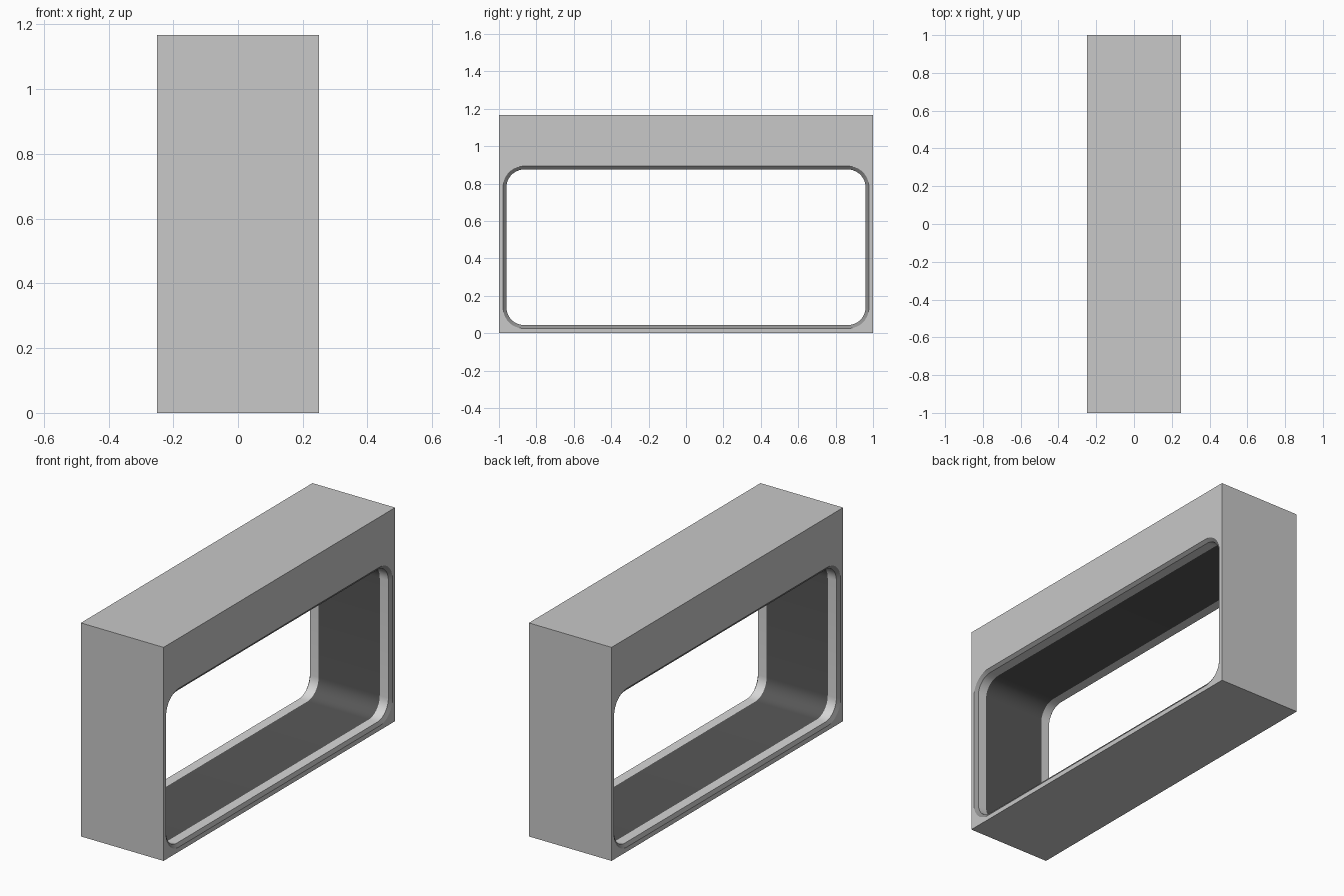
import bpy, bmesh, math

if "Cube" in bpy.data.objects:
    bpy.data.objects.remove(bpy.data.objects["Cube"])

HALF_X, HALF_Y, HEIGHT = 0.25, 1.0, 1.167
SEGS = 10  # segments per rounded corner


def material(name, value):
    m = bpy.data.materials.new(name)
    m.diffuse_color = (value, value, value, 1)
    m.use_nodes = True
    m.node_tree.nodes["Principled BSDF"].inputs["Base Color"].default_value = m.diffuse_color
    return m


def rounded_loop(bm, x, hy, z0, z1, r):
    """Ring of vertices around a rounded rectangle in the y-z plane."""
    verts = []
    corners = [(hy - r, z1 - r, 0), (-hy + r, z1 - r, 90),
               (-hy + r, z0 + r, 180), (hy - r, z0 + r, 270)]
    for cy, cz, start in corners:
        for i in range(SEGS + 1):
            a = math.radians(start + 90 * i / SEGS)
            verts.append(bm.verts.new((x, cy + r * math.cos(a), cz + r * math.sin(a))))
    return verts


def bridge(bm, a, b, mat, smooth):
    n = len(a)
    for i in range(n):
        j = (i + 1) % n
        f = bm.faces.new((a[i], a[j], b[j], b[i]))
        f.material_index = mat
        f.smooth = smooth


def ring_edges(bm, verts):
    edges = []
    for i, v in enumerate(verts):
        w = verts[(i + 1) % len(verts)]
        edges.append(bm.edges.get((v, w)) or bm.edges.new((v, w)))
    return edges


bm = bmesh.new()

# Opening: chamfer, light band, dark liner, light band, chamfer
outer = (0.978, 0.025, 0.893, 0.11)
inner = (0.960, 0.043, 0.875, 0.095)
stations = [(HALF_X, outer), (0.237, inner), (0.185, inner),
            (-0.185, inner), (-0.237, inner), (-HALF_X, outer)]
loops = [rounded_loop(bm, x, *shape) for x, shape in stations]
for k, mat in enumerate((1, 2, 3, 2, 1)):
    bridge(bm, loops[k], loops[k + 1], mat, True)

# Outer box walls
box = [[bm.verts.new((x, y, z)) for y, z in
        ((HALF_Y, HEIGHT), (-HALF_Y, HEIGHT), (-HALF_Y, 0), (HALF_Y, 0))]
       for x in (HALF_X, -HALF_X)]
bridge(bm, box[0], box[1], 0, False)

# Large side faces with the opening cut out
for rect, hole in ((box[0], loops[0]), (box[1], loops[-1])):
    bmesh.ops.triangle_fill(bm, use_beauty=True, use_dissolve=False,
                            edges=ring_edges(bm, rect) + ring_edges(bm, hole))

bmesh.ops.recalc_face_normals(bm, faces=bm.faces)
for e in bm.edges:
    e.smooth = e.calc_face_angle(0) < math.radians(30)

mesh = bpy.data.meshes.new("window_frame")
bm.to_mesh(mesh)
bm.free()
for name, value in (("body grey", 0.58), ("chamfer dark grey", 0.28),
                    ("band light grey", 0.68), ("liner charcoal", 0.095)):
    mesh.materials.append(material(name, value))
bpy.context.collection.objects.link(bpy.data.objects.new("window_frame", mesh))
